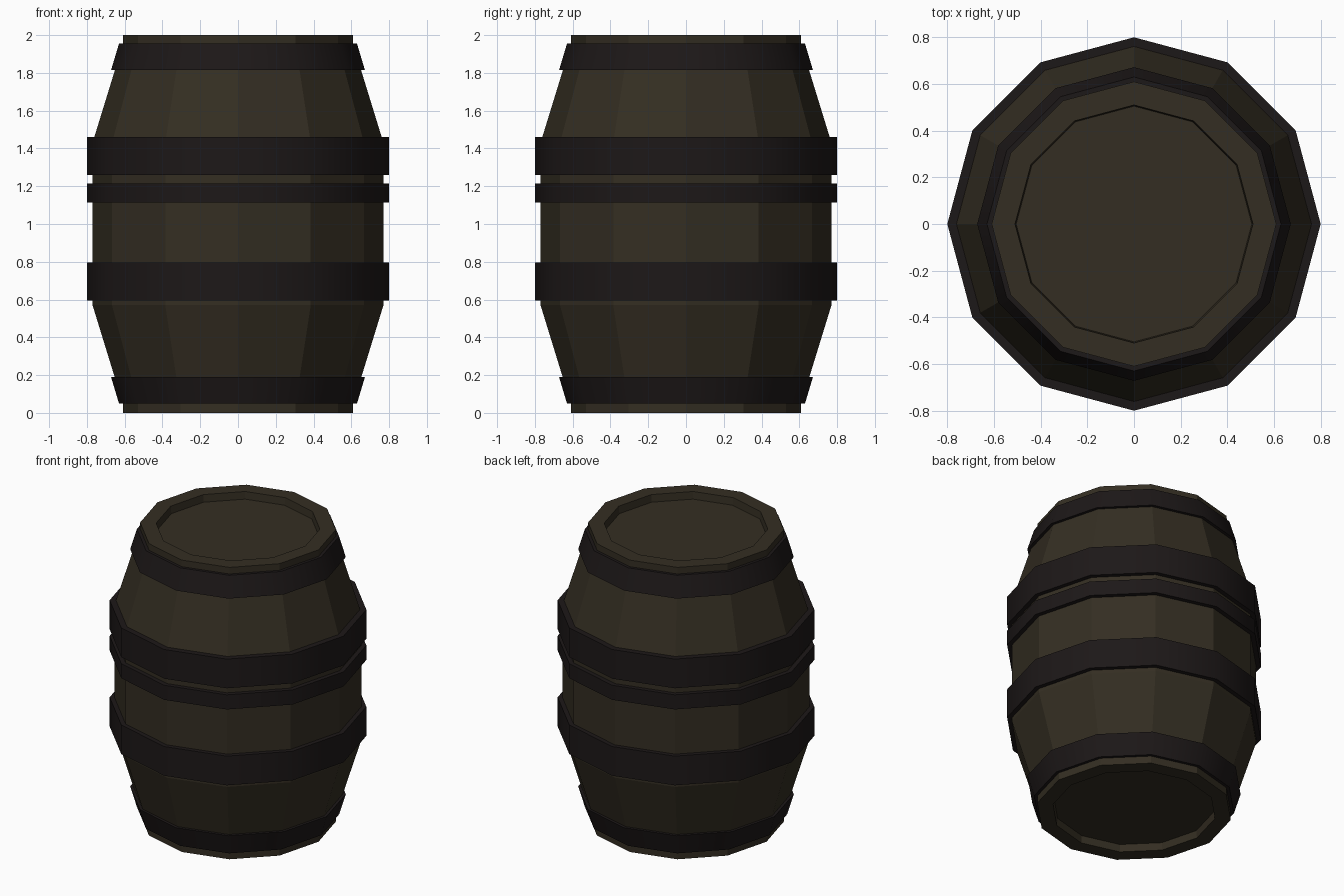
import bpy, bmesh, math

if "Cube" in bpy.data.objects:
    bpy.data.objects.remove(bpy.data.objects["Cube"])

SIDES = 12


def material(name, rgb):
    m = bpy.data.materials.new(name)
    m.diffuse_color = (*rgb, 1)
    m.use_nodes = True
    m.node_tree.nodes["Principled BSDF"].inputs["Base Color"].default_value = m.diffuse_color
    return m


WOOD = material("dark_wood", (0.034, 0.027, 0.016))
IRON = material("dark_iron", (0.012, 0.009, 0.009))


def lathe(name, profile, mat, closed=False, smooth=False):
    """Spin a (radius, z) profile round the z axis in 12 flat sides."""
    bm = bmesh.new()
    rings = []
    for r, z in profile:
        rings.append([bm.verts.new((r * math.cos(2 * math.pi * i / SIDES),
                                    r * math.sin(2 * math.pi * i / SIDES), z))
                      for i in range(SIDES)])
    pairs = list(zip(rings, rings[1:]))
    if closed:
        pairs.append((rings[-1], rings[0]))
    for a, b in pairs:
        for i in range(SIDES):
            j = (i + 1) % SIDES
            bm.faces.new((a[i], a[j], b[j], b[i]))
    # a non-ring profile is capped into a solid by its two end discs
    if not closed:
        bm.faces.new(rings[0][::-1])
        bm.faces.new(rings[-1])
    bmesh.ops.recalc_face_normals(bm, faces=bm.faces[:])
    mesh = bpy.data.meshes.new(name)
    bm.to_mesh(mesh)
    bm.free()
    mesh.materials.append(mat)
    ob = bpy.data.objects.new(name, mesh)
    bpy.context.collection.objects.link(ob)
    if smooth:
        bpy.ops.object.select_all(action='DESELECT')
        ob.select_set(True)
        bpy.context.view_layer.objects.active = ob
        bpy.ops.object.shade_smooth_by_angle(angle=math.radians(40))
    return ob


# barrel staves with a rim and a sunken head at each end
lower = [(0.505, 0.05), (0.51, 0), (0.61, 0), (0.61, 0.05), (0.77, 0.57)]
upper = [(r, 2 - z) for r, z in reversed(lower)]
lathe("barrel_body", lower + upper, WOOD)

# straight hoops round the belly
for name, z0, z1 in (("lower_belly_hoop", 0.595, 0.795),
                     ("thin_middle_hoop", 1.115, 1.215),
                     ("upper_belly_hoop", 1.26, 1.46)):
    lathe(name, [(0.76, z0), (0.80, z0), (0.80, z1), (0.76, z1)], IRON, True, True)

# tapered hoops near both ends
end = [(0.60, 0.05), (0.63, 0.05), (0.672, 0.19), (0.64, 0.19)]
lathe("bottom_end_hoop", end, IRON, True, True)
lathe("top_end_hoop", [(r, 2.005 - z) for r, z in end], IRON, True, True)
